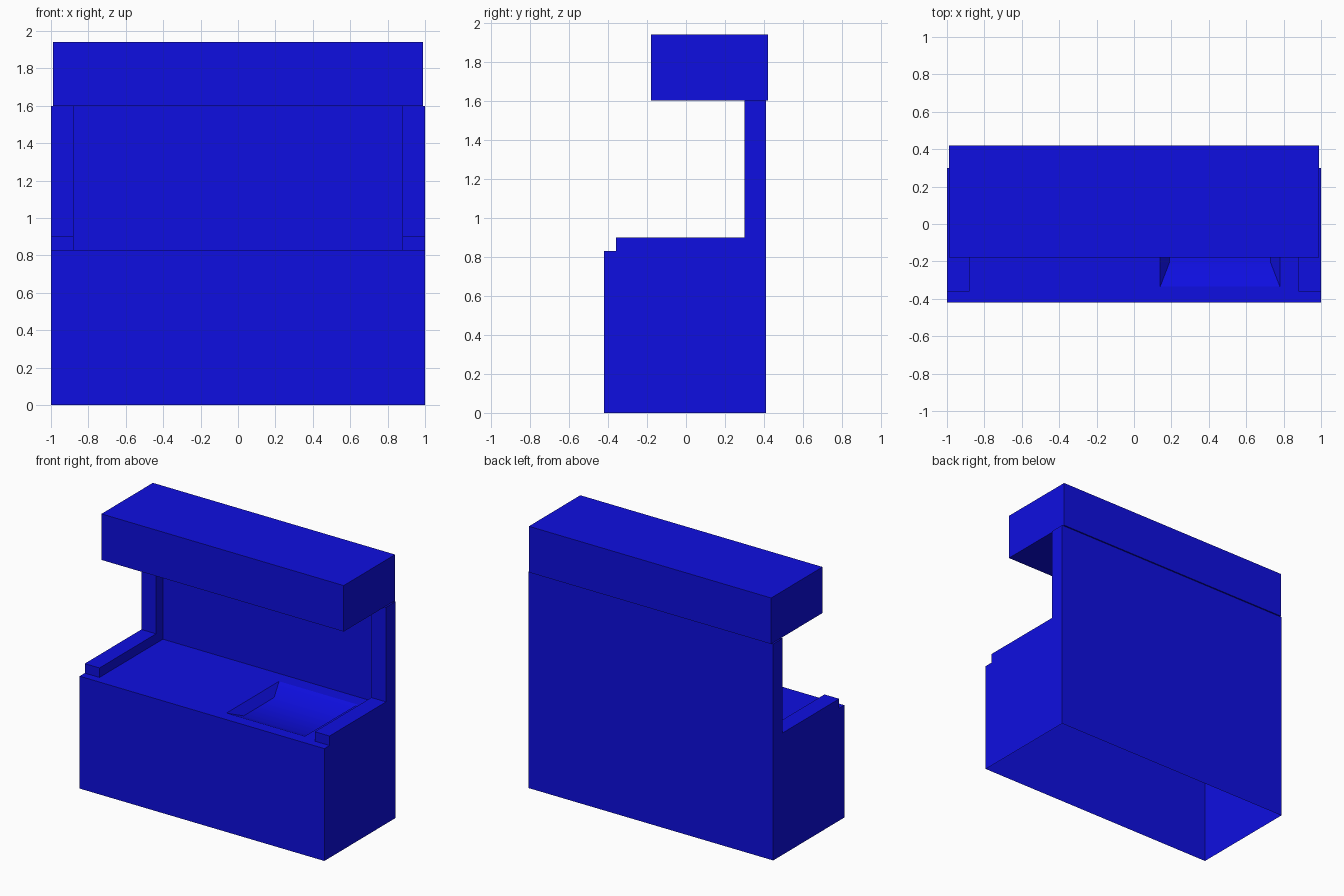
import bpy, bmesh
from mathutils import Vector

cube = bpy.data.objects.get("Cube")
if cube:
    bpy.data.objects.remove(cube, do_unlink=True)

blue = bpy.data.materials.new("deep blue")
blue.use_nodes = True
colour = (0.0045, 0.0045, 0.75, 1)
blue.diffuse_color = colour
blue.node_tree.nodes["Principled BSDF"].inputs["Base Color"].default_value = colour

HALF, INNER = 1.0, 0.88              # outer half width, inside of the arms
FRONT, BACK = -0.42, 0.41
ARM_FRONT, POST_FRONT, PANEL = -0.36, 0.30, 0.38
COUNTER, ARM_TOP, POST_TOP = 0.83, 0.90, 1.60


def add_sides(bm, lo, hi, sides):
    """Add only the named sides of a box, facing outwards."""
    for side in sides.split():
        axis, positive = "xyz".index(side[1]), side[0] == "+"
        u, v = (axis + 1) % 3, (axis + 2) % 3
        corners = []
        for a, b in ((0, 0), (1, 0), (1, 1), (0, 1)):
            p = Vector()
            p[axis] = (hi if positive else lo)[axis]
            p[u] = (lo, hi)[a][u]
            p[v] = (lo, hi)[b][v]
            corners.append(bm.verts.new(p))
        bm.faces.new(corners if positive else corners[::-1])


def finish(bm, name):
    bmesh.ops.remove_doubles(bm, verts=bm.verts, dist=0.0001)
    mesh = bpy.data.meshes.new(name)
    bm.to_mesh(mesh)
    bm.free()
    mesh.materials.append(blue)
    obj = bpy.data.objects.new(name, mesh)
    bpy.context.collection.objects.link(obj)
    return obj


def part(name, *pieces):
    bm = bmesh.new()
    for lo, hi, sides in pieces:
        add_sides(bm, lo, hi, sides)
    return finish(bm, name)


# Cabinet shell, open underneath, with a full height back
part("cabinet",
     ((-HALF, FRONT, 0), (HALF, BACK, COUNTER), "-x +x -y"),
     ((-HALF, FRONT, 0), (HALF, BACK, POST_TOP), "+y"))

# Recessed panel behind the counter
part("back_panel", ((-INNER, PANEL, COUNTER), (INNER, BACK, POST_TOP), "-y"))

# Arms and posts on both sides
for name, s in (("left", 1), ("right", -1)):
    x0, x1 = sorted((s * INNER, s * HALF))
    outer, inner = ("+x", "-x") if s > 0 else ("-x", "+x")
    part(name + "_arm",
         ((x0, ARM_FRONT, COUNTER), (x1, POST_FRONT, ARM_TOP), "-x +x -y +z"))
    part(name + "_post",
         ((x0, POST_FRONT, ARM_TOP), (x1, BACK, POST_TOP), "-y"),
         ((x0, POST_FRONT, COUNTER), (x1, BACK, POST_TOP), outer),
         ((x0, POST_FRONT, COUNTER), (x1, PANEL, POST_TOP), inner))
    part(name + "_counter_corner",
         ((x0, FRONT, 0), (x1, ARM_FRONT, COUNTER), "+z"))

# Counter top with a rectangular opening
xs = (-INNER, 0.14, 0.78, INNER)
ys = (FRONT, -0.335, 0.28, PANEL)
part("counter_top", *[((xs[i], ys[j], 0), (xs[i + 1], ys[j + 1], COUNTER), "+z")
                      for i in range(3) for j in range(3) if (i, j) != (1, 1)])

# Shallow basin with sloping walls
bm = bmesh.new()
add_sides(bm, (xs[1], ys[1], 0), (xs[2], ys[2], COUNTER), "+z")
rim = list(bm.verts)
floor = [bm.verts.new((v.co.x + (0.05 if v.co.x == min(r.co.x for r in rim) else -0.05),
                       v.co.y + (0.13 if v.co.y < 0 else -0.13),
                       COUNTER - 0.057)) for v in rim]
bmesh.ops.delete(bm, geom=list(bm.faces), context="FACES_ONLY")
bm.faces.new(floor)
for i in range(4):
    k = (i + 1) % 4
    bm.faces.new((rim[i], rim[k], floor[k], floor[i]))
bmesh.ops.recalc_face_normals(bm, faces=bm.faces)
bm.normal_update()
if next(f for f in bm.faces if abs(f.normal.z) > 0.99).normal.z < 0:
    bmesh.ops.reverse_faces(bm, faces=bm.faces)
basin = finish(bm, "basin")
bpy.ops.object.select_all(action="DESELECT")
basin.select_set(True)
bpy.context.view_layer.objects.active = basin
bpy.ops.object.shade_smooth_by_angle()

# Overhanging canopy
part("canopy", ((-0.99, -0.18, POST_TOP), (0.99, 0.42, 1.94), "-x +x -y +y -z +z"))
